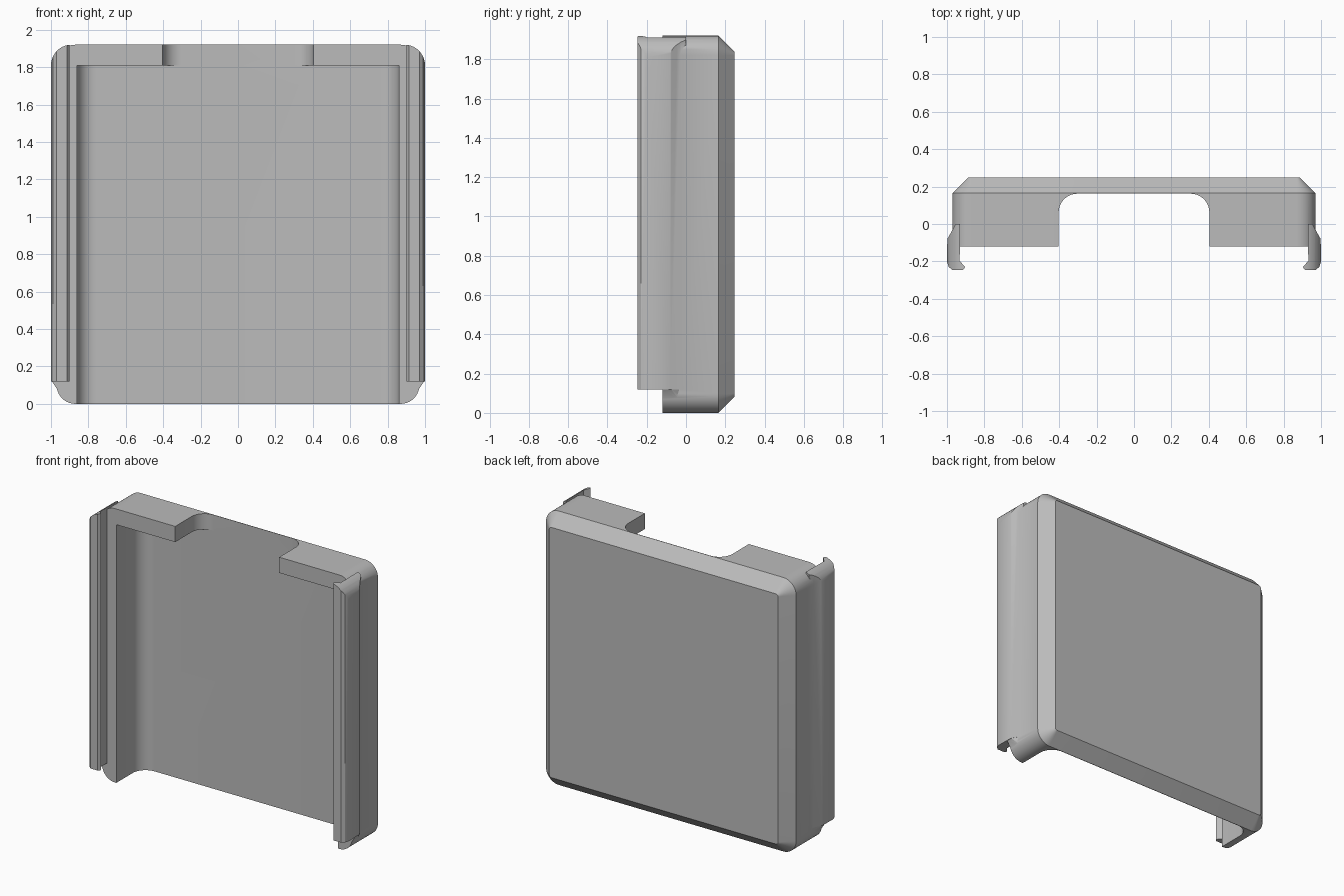
import bpy, bmesh, math
from mathutils import Vector

cube = bpy.data.objects.get("Cube")
if cube:
    bpy.data.objects.remove(cube, do_unlink=True)

HEIGHT = 1.92
FRONT, FLOOR, SHOULDER, BACK = -0.12, 0.162, 0.165, 0.248

grey = bpy.data.materials.new("plain grey")
grey.use_nodes = True
colour = (0.5, 0.5, 0.5, 1)
grey.diffuse_color = colour
grey.node_tree.nodes["Principled BSDF"].inputs["Base Color"].default_value = colour


def make_object(name, bm):
    bmesh.ops.recalc_face_normals(bm, faces=bm.faces)
    mesh = bpy.data.meshes.new(name)
    bm.to_mesh(mesh)
    bm.free()
    mesh.materials.append(grey)
    ob = bpy.data.objects.new(name, mesh)
    bpy.context.collection.objects.link(ob)
    return ob


def loft(name, sections):
    """Skin matching closed sections and cap both ends."""
    bm = bmesh.new()
    rings = [[bm.verts.new(p) for p in s] for s in sections]
    n = len(rings[0])
    for a, b in zip(rings, rings[1:]):
        for i in range(n):
            j = (i + 1) % n
            bm.faces.new((a[i], a[j], b[j], b[i]))
    bm.faces.new(rings[0])
    bm.faces.new(rings[-1])
    return make_object(name, bm)


def arc(cx, cy, r, start, steps=10):
    """Quarter circle of points."""
    angles = [start + math.pi / 2 * i / steps for i in range(steps + 1)]
    return [(cx + r * math.cos(a), cy + r * math.sin(a)) for a in angles]


def rounded_panel(half, radius, y, inset=0):
    """Upright rounded rectangle at depth y."""
    pts = []
    mid = HEIGHT / 2
    for k, (sx, sz) in enumerate([(1, 1), (-1, 1), (-1, -1), (1, -1)]):
        pts += arc(sx * (half - radius), mid + sz * (mid - radius),
                   radius - inset, k * math.pi / 2)
    return [(x, y, z) for x, z in pts]


def extrude_z(name, profile, low, high):
    return loft(name, [[(x, y, z) for x, y in profile] for z in (low, high)])


def channel(name, half, low, high, r=0.1):
    """Channel cutter with filleted floor corners."""
    profile = [(-half, -0.5), (half, -0.5)]
    profile += arc(half - r, FLOOR - r, r, 0)
    profile += arc(r - half, FLOOR - r, r, math.pi / 2)
    return extrude_z(name, profile, low, high)


def boolean(target, tool, operation):
    mod = target.modifiers.new("cut", 'BOOLEAN')
    mod.operation, mod.object, mod.solver = operation, tool, 'EXACT'
    bpy.ops.object.select_all(action='DESELECT')
    bpy.context.view_layer.objects.active = target
    target.select_set(True)
    bpy.ops.object.modifier_apply(modifier=mod.name)
    bpy.data.objects.remove(tool, do_unlink=True)


# Tray with bevelled back, open front and open lower end
tray = loft("cover_tray", [
    rounded_panel(0.97, 0.1, FRONT),
    rounded_panel(0.97, 0.1, SHOULDER),
    rounded_panel(0.97, 0.1, BACK, 0.083),
])
boolean(tray, channel("cavity", 0.86, -0.2, 1.81), 'DIFFERENCE')
boolean(tray, channel("top_notch", 0.403, 1.7, 2.2), 'DIFFERENCE')

# Side rails with flared shoulder and hooked lip
rail_profile = [(0.93, 0), (0.955, 0), (0.97, -0.03), (0.998, -0.08),
                (1, -0.2), (0.99, -0.23), (0.97, -0.247), (0.915, -0.247),
                (0.902, -0.23), (0.932, -0.198)]
for side in (-1, 1):
    rail = extrude_z("rail", [(side * x, y) for x, y in rail_profile], 0.12, 2.1)
    limit = loft("limit", [rounded_panel(1, 0.11, y) for y in (-0.4, 0.4)])
    boolean(rail, limit, 'INTERSECT')
    boolean(tray, rail, 'UNION')

    # Swept end where the flare fades into the lower corner
    bm = bmesh.new()
    for x, y, z in [(0.94, -0.02, 0.125), (0.969, -0.03, 0.125),
                    (0.998, -0.08, 0.125), (0.998, FRONT, 0.125),
                    (0.94, FRONT, 0.125), (0.94, -0.02, 0.06),
                    (0.955, -0.03, 0.06), (0.955, FRONT, 0.06),
                    (0.94, FRONT, 0.06), (0.97, -0.09, 0.085),
                    (0.97, FRONT, 0.085)]:
        bm.verts.new(Vector((side * x, y, z)))
    hull = bmesh.ops.convex_hull(bm, input=bm.verts)
    loose = [v for v in bm.verts if not v.link_faces]
    bmesh.ops.delete(bm, geom=loose, context='VERTS')
    boolean(tray, make_object("flare_end", bm), 'UNION')

bpy.ops.object.select_all(action='DESELECT')
tray.select_set(True)
bpy.context.view_layer.objects.active = tray
bpy.ops.object.shade_smooth_by_angle(angle=math.radians(30))
